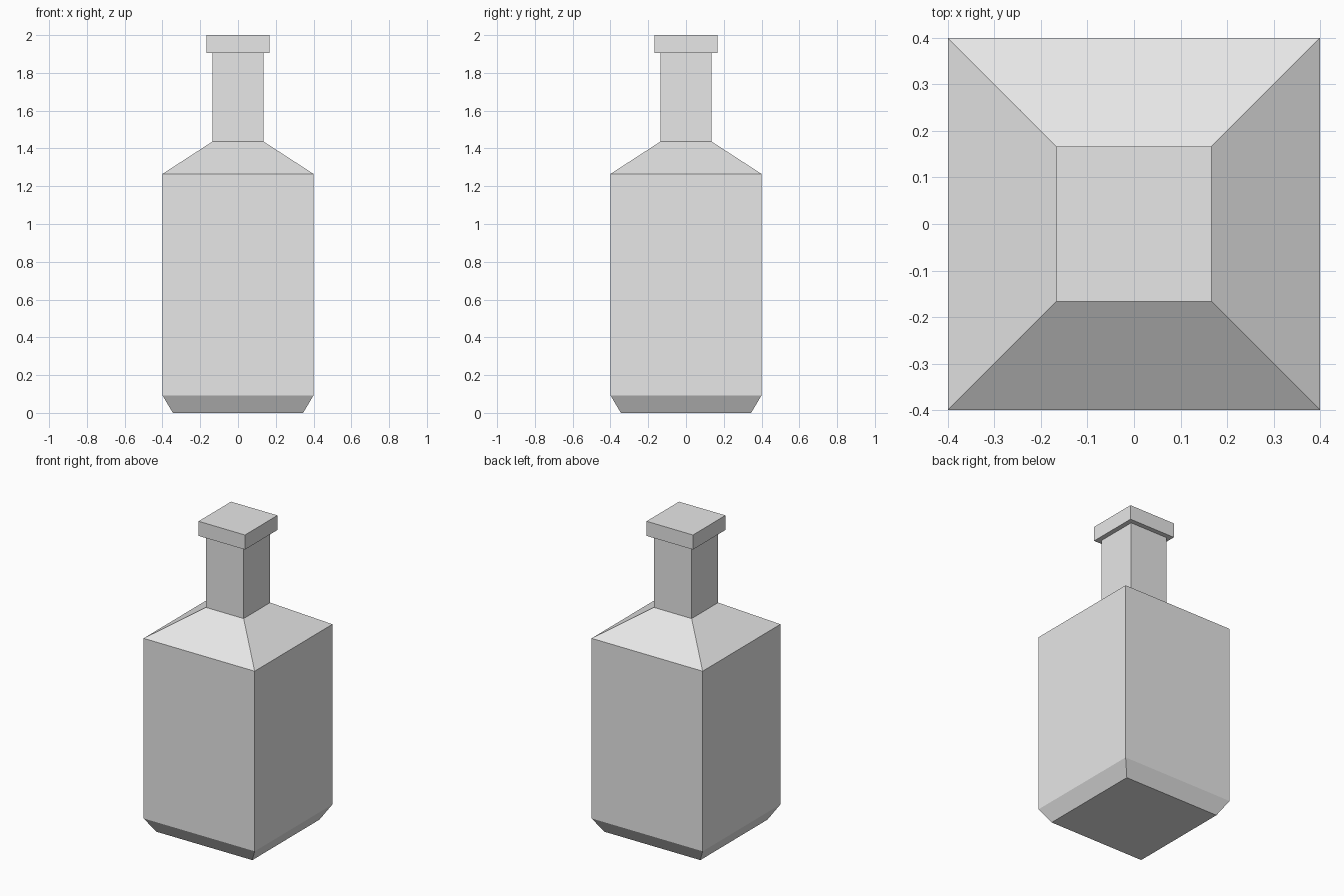
import bpy
import bmesh

cube = bpy.data.objects.get("Cube")
if cube:
    bpy.data.objects.remove(cube, do_unlink=True)

# Single grey material
grey = bpy.data.materials.new("light_grey")
grey.use_nodes = True
colour = (0.8, 0.8, 0.8, 1.0)
grey.diffuse_color = colour
grey.node_tree.nodes["Principled BSDF"].inputs["Base Color"].default_value = colour

# Half-width and height of each square section, from base to top
profile = [
    (0.345, 0.0),    # base
    (0.4, 0.093),    # bottom bevel
    (0.4, 1.265),    # body
    (0.136, 1.436),  # shoulder
    (0.136, 1.905),  # neck
    (0.167, 1.905),  # lip underside
    (0.167, 2.0),    # lip top
]
corners = [(-1, -1), (1, -1), (1, 1), (-1, 1)]


def loft_square_sections(name, sections, material):
    """Join square sections into one closed, flat-shaded shell."""
    bm = bmesh.new()
    rings = [[bm.verts.new((x * half, y * half, z)) for x, y in corners]
             for half, z in sections]
    for low, high in zip(rings, rings[1:]):
        for i in range(len(corners)):
            j = (i + 1) % len(corners)
            bm.faces.new((low[i], low[j], high[j], high[i]))
    bm.faces.new(reversed(rings[0]))
    bm.faces.new(rings[-1])
    bmesh.ops.recalc_face_normals(bm, faces=bm.faces)
    mesh = bpy.data.meshes.new(name)
    bm.to_mesh(mesh)
    bm.free()
    mesh.materials.append(material)
    obj = bpy.data.objects.new(name, mesh)
    bpy.context.collection.objects.link(obj)
    return obj


# Square bottle with sloped shoulders, neck and lip
loft_square_sections("bottle", profile, grey)
